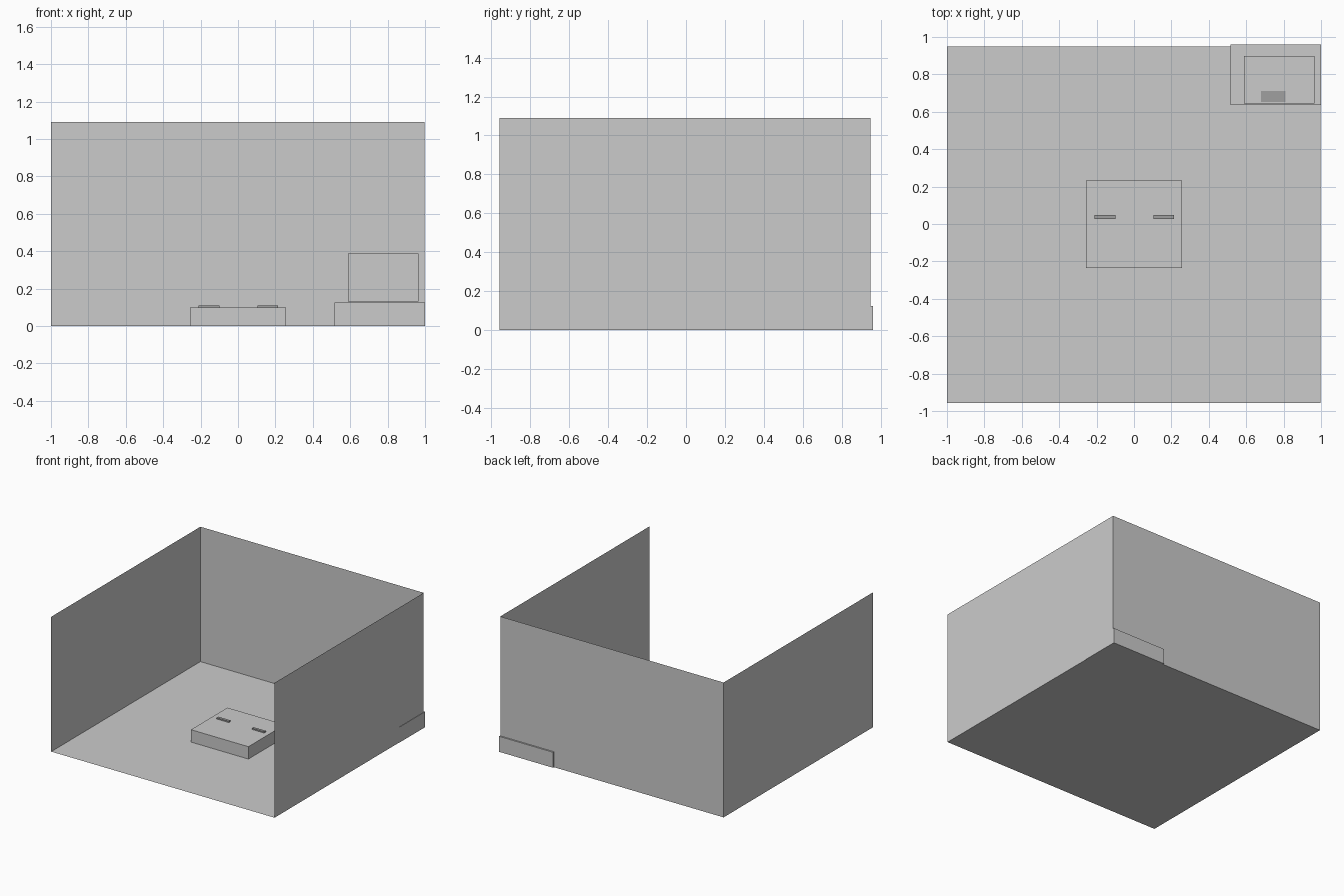
import bpy

if "Cube" in bpy.data.objects:
    bpy.data.objects.remove(bpy.data.objects["Cube"])


def mat(name, v):
    m = bpy.data.materials.new(name)
    m.diffuse_color = (v, v, v, 1)
    m.use_nodes = True
    m.node_tree.nodes["Principled BSDF"].inputs["Base Color"].default_value = m.diffuse_color
    return m


light = mat("light_grey", 0.8)
dark = mat("dark_grey", 0.35)


def mesh(name, verts, faces, material=None):
    me = bpy.data.meshes.new(name)
    me.from_pydata(verts, [], faces)
    ob = bpy.data.objects.new(name, me)
    bpy.context.collection.objects.link(ob)
    if material:
        me.materials.append(material)
    return ob


def box(name, x, y, z, material=None):
    verts = [(a, b, c) for a in x for b in y for c in z]
    faces = [(0, 1, 3, 2), (4, 6, 7, 5), (0, 4, 5, 1),
             (2, 3, 7, 6), (0, 2, 6, 4), (1, 5, 7, 3)]
    return mesh(name, verts, faces, material)


# Room: thin sheets, open at the front and top
L, R, F, B, H = -1.0, 0.997, -0.957, 0.948, 1.09
quad = [(0, 1, 2, 3)]
mesh("floor", [(L, F, 0), (R, F, 0), (R, B, 0), (L, B, 0)], quad)
mesh("back_wall", [(L, B, 0), (R, B, 0), (R, B, H), (L, B, H)], quad)
for name, x in (("left_wall", L), ("right_wall", R)):
    mesh(name, [(x, F, 0), (x, B, 0), (x, B, H), (x, F, H)], quad)

# Low central platform with two dark strips
box("central_platform", (-0.257, 0.257), (-0.234, 0.232), (0, 0.1))
for name, x in (("left_strip", -0.155), ("right_strip", 0.16)):
    box(name, (x - 0.055, x + 0.055), (0.026, 0.048), (0.1, 0.11), dark)

# Corner plinth carrying a pale cabinet with inset top panels
box("corner_plinth", (0.517, 1.0), (0.637, 0.96), (0, 0.125))
box("cabinet", (0.587, 0.966), (0.645, 0.899), (0.131, 0.388), light)
box("cabinet_side_panel", (0.588, 0.68), (0.646, 0.898), (0.38, 0.389))
box("cabinet_dark_panel", (0.68, 0.81), (0.652, 0.71), (0.38, 0.389), dark)
